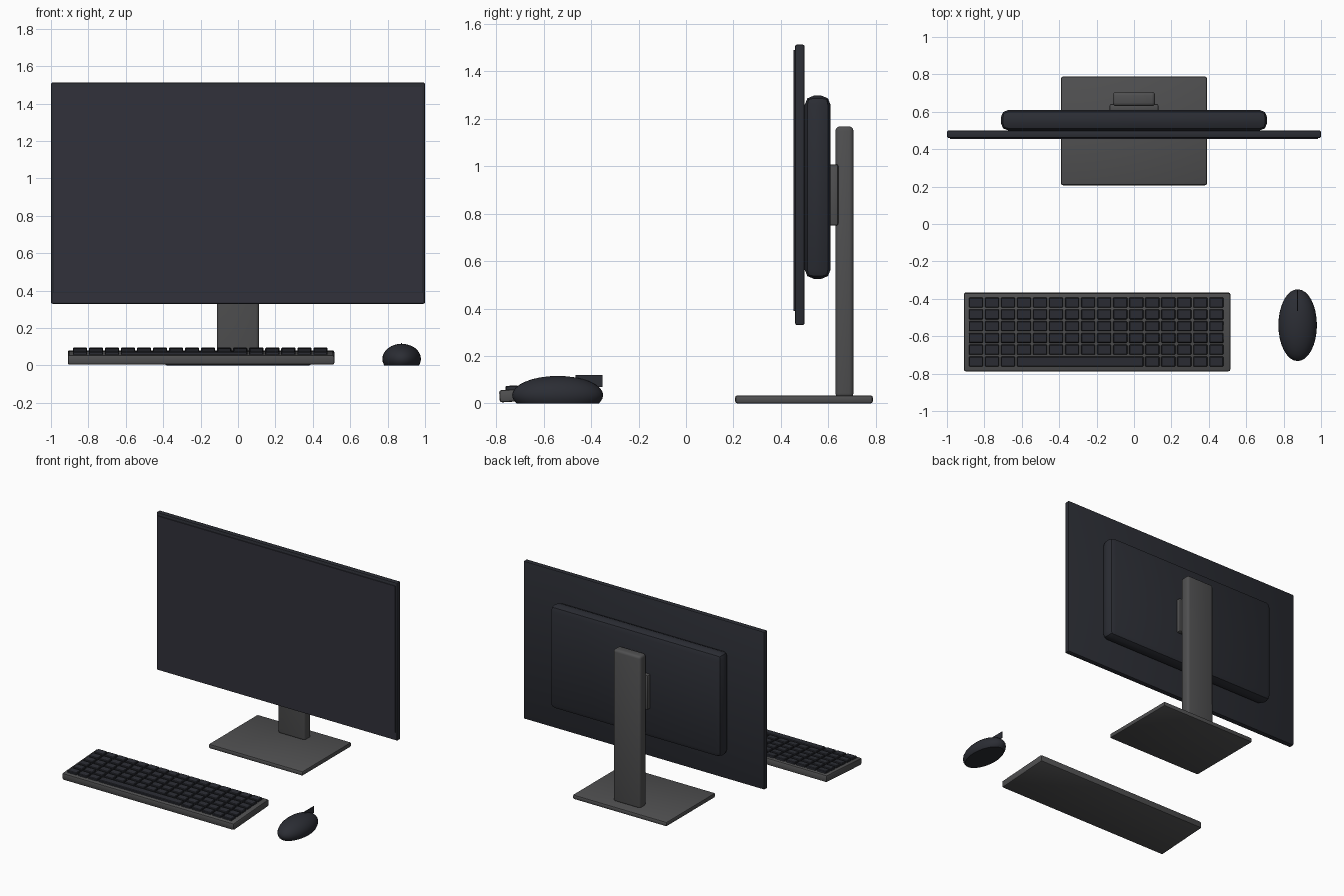
import bpy, bmesh, math
from mathutils import Matrix, Vector

if "Cube" in bpy.data.objects:
    bpy.data.objects.remove(bpy.data.objects["Cube"])


def material(name, rgb):
    m = bpy.data.materials.new(name)
    m.diffuse_color = (*rgb, 1)
    m.use_nodes = True
    m.node_tree.nodes["Principled BSDF"].inputs["Base Color"].default_value = m.diffuse_color
    return m


GREY = material("stand grey", (0.080, 0.080, 0.082))
CASE = material("case charcoal", (0.024, 0.026, 0.034))
SCREEN = material("screen dark blue grey", (0.031, 0.031, 0.043))


def finish(name, bm, mat):
    me = bpy.data.meshes.new(name)
    bm.to_mesh(me)
    bm.free()
    me.materials.append(mat)
    ob = bpy.data.objects.new(name, me)
    bpy.context.collection.objects.link(ob)
    return ob


def add_box(bm, x, y, z, bevel=0, segs=1):
    """Add a box spanning the given ranges, with optional rounded edges."""
    lo, hi = Vector((x[0], y[0], z[0])), Vector((x[1], y[1], z[1]))
    mat = Matrix.Translation((lo + hi) / 2) @ Matrix.Diagonal((*(hi - lo), 1))
    verts = bmesh.ops.create_cube(bm, size=1, matrix=mat)["verts"]
    if bevel:
        edges = list({e for v in verts for e in v.link_edges})
        bmesh.ops.bevel(bm, geom=edges, offset=bevel, segments=segs,
                        profile=0.5, affect='EDGES')


def box(name, mat, x, y, z, bevel=0, segs=1):
    bm = bmesh.new()
    add_box(bm, x, y, z, bevel, segs)
    return finish(name, bm, mat)


# Monitor
box("monitor_frame", CASE, (-1, 1), (0.46, 0.50), (0.33, 1.513), 0.008, 2)
box("screen_panel", SCREEN, (-0.985, 0.985), (0.454, 0.462), (0.39, 1.49))
box("monitor_chin", SCREEN, (-0.99, 0.99), (0.4585, 0.462), (0.338, 0.388))
box("back_housing", CASE, (-0.712, 0.712), (0.50, 0.61), (0.525, 1.298), 0.04, 2)

# Stand
box("stand_bracket", GREY, (-0.13, 0.13), (0.60, 0.642), (0.75, 1.008), 0.008, 2)
box("stand_column", GREY, (-0.113, 0.113), (0.63, 0.706), (0.025, 1.168), 0.018, 3)
box("stand_base", GREY, (-0.39, 0.39), (0.207, 0.788), (0, 0.034), 0.01, 2)

# Keyboard, built flat around its front bottom edge and then tilted
FRONT = -0.785
tilt = Matrix.Translation((0, FRONT, 0.004)) @ Matrix.Rotation(math.radians(3.5), 4, 'X')
body = box("keyboard_body", GREY, (-0.91, 0.515), (0, 0.42), (0, 0.052), 0.01, 2)
body.matrix_world = tilt

PITCH_X, PITCH_Y, GAP = 0.0857, 0.0632, 0.010
bm = bmesh.new()
for row in range(6):
    # the bottom row holds a wide space bar
    if row == 0:
        spans = [(c, 1) for c in (0, 1, 2)] + [(3, 8)] + [(c, 1) for c in range(11, 16)]
    else:
        spans = [(c, 1) for c in range(16)]
    for col, width in spans:
        x0 = -0.888 + col * PITCH_X
        y0 = 0.022 + row * PITCH_Y
        add_box(bm, (x0 + GAP / 2, x0 + width * PITCH_X - GAP / 2),
                (y0 + GAP / 2, y0 + PITCH_Y - GAP / 2), (0.045, 0.068), 0.004)
keys = finish("keyboard_keys", bm, CASE)
keys.matrix_world = tilt

# Mouse shell: squashed dome with a flat underside
bm = bmesh.new()
bmesh.ops.create_uvsphere(bm, u_segments=32, v_segments=16, radius=1)
bmesh.ops.transform(bm, verts=bm.verts, matrix=Matrix.Translation((0.875, -0.541, 0.035))
                    @ Matrix.Diagonal((0.103, 0.192, 0.081, 1)))
cut = bmesh.ops.bisect_plane(bm, geom=bm.verts[:] + bm.edges[:] + bm.faces[:],
                             plane_co=(0, 0, 0), plane_no=(0, 0, 1), clear_inner=True)
rim = [e for e in cut["geom_cut"] if isinstance(e, bmesh.types.BMEdge)]
bmesh.ops.contextual_create(bm, geom=rim)
bmesh.ops.recalc_face_normals(bm, faces=bm.faces)
finish("mouse_shell", bm, CASE)

# Thin divider between the mouse buttons
box("mouse_divider", CASE, (0.8725, 0.8775), (-0.465, -0.351), (0.07, 0.119))

# Smooth shading with sharp edges kept
for ob in bpy.context.collection.objects:
    ob.select_set(True)
    bpy.context.view_layer.objects.active = ob
bpy.ops.object.shade_smooth_by_angle(angle=math.radians(30))
